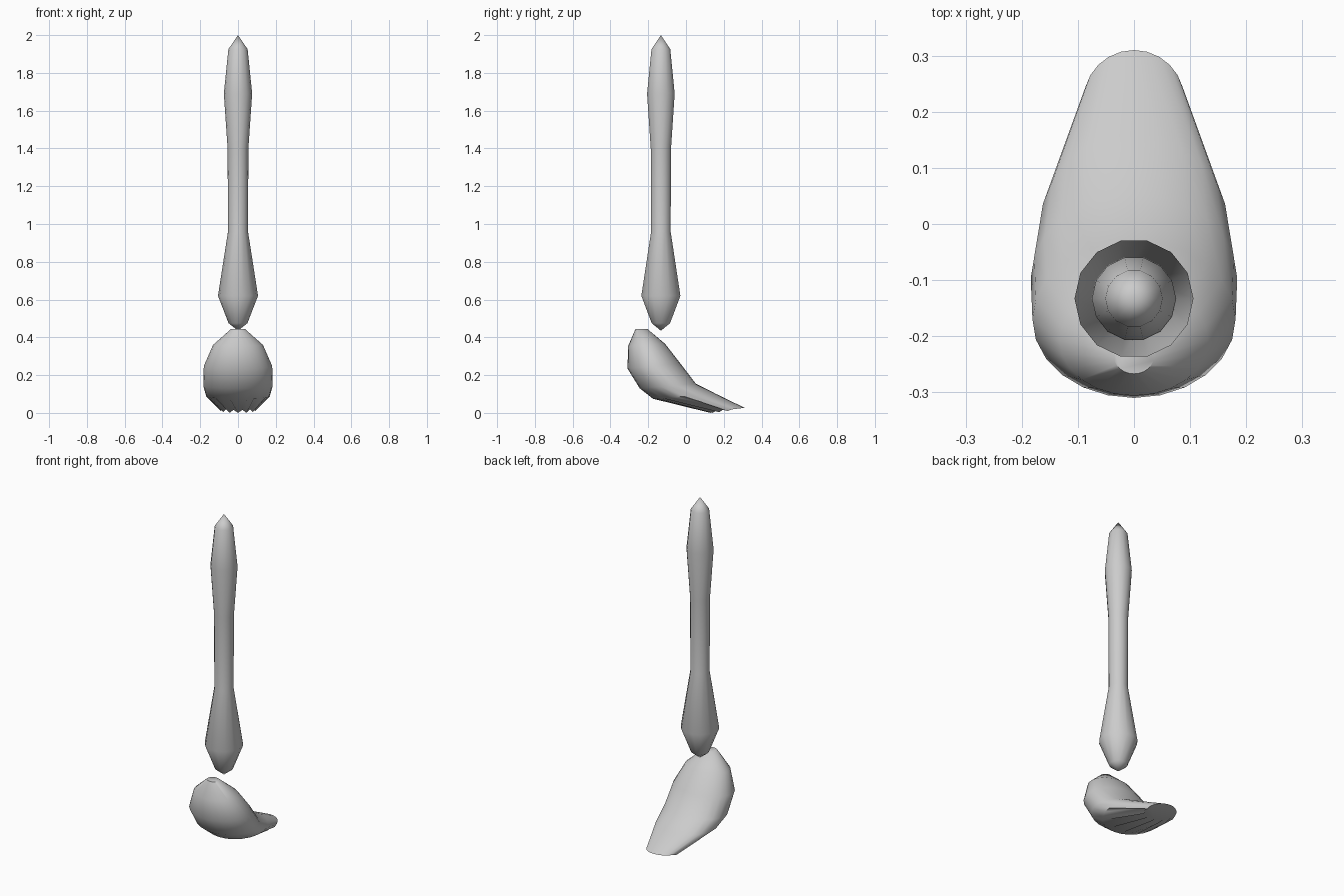
import bpy
import bmesh
from math import sin, cos, pi, radians

if "Cube" in bpy.data.objects:
    bpy.data.objects.remove(bpy.data.objects["Cube"])


def loft(name, rings, angle, cap_start=True, cap_end=True):
    """Skin a list of rings; a one-point ring closes to a tip."""
    bm = bmesh.new()
    loops = [[bm.verts.new(p) for p in ring] for ring in rings]
    for a, b in zip(loops, loops[1:]):
        n = max(len(a), len(b))
        for i in range(n):
            j = (i + 1) % n
            if len(a) == 1:
                bm.faces.new((a[0], b[i], b[j]))
            elif len(b) == 1:
                bm.faces.new((a[i], b[0], a[j]))
            else:
                bm.faces.new((a[i], b[i], b[j], a[j]))
    for loop in (loops[0], loops[-1]):
        if len(loop) > 1:
            bm.faces.new(loop)
    bmesh.ops.recalc_face_normals(bm, faces=bm.faces[:])
    mesh = bpy.data.meshes.new(name)
    bm.to_mesh(mesh)
    bm.free()
    ob = bpy.data.objects.new(name, mesh)
    bpy.context.collection.objects.link(ob)
    bpy.ops.object.select_all(action='DESELECT')
    ob.select_set(True)
    bpy.context.view_layer.objects.active = ob
    bpy.ops.object.shade_smooth_by_angle(angle=radians(angle))
    return ob


# Turned handle: radius, height
SIDES = 14
profile = [(0, 0.435), (0.05, 0.475), (0.106, 0.62), (0.053, 0.96),
           (0.055, 1.40), (0.075, 1.69), (0.051, 1.925), (0, 2.0)]
handle_rings = []
for r, z in profile:
    if r == 0:
        handle_rings.append([(0, -0.133, z)])
    else:
        handle_rings.append([(r * cos(2 * pi * i / SIDES),
                              -0.133 + r * sin(2 * pi * i / SIDES), z)
                             for i in range(SIDES)])
loft("handle", handle_rings, 60)

# Foot sections: back (y, z), front (y, z), half width
sections = [((-0.267, 0.445), (-0.205, 0.445), 0.036),
            ((-0.306, 0.355), (-0.11, 0.365), 0.132),
            ((-0.310, 0.235), (-0.03, 0.262), 0.181),
            ((-0.245, 0.130), (0.052, 0.155), 0.184),
            ((-0.175, 0.075), (0.16, 0.100), 0.168),
            ((0.130, 0.004), (0.310, 0.027), 0.090)]
N = 24
foot_rings = []
for k, ((y0, z0), (y1, z1), w) in enumerate(sections):
    ring = []
    for i in range(N):
        a = 2 * pi * i / N
        t = 0.5 + 0.5 * sin(a)
        x, y, z = w * cos(a), y0 + (y1 - y0) * t, z0 + (z1 - z0) * t
        # Ragged teeth along the rear lip of the toe
        if k == len(sections) - 1 and sin(a) < 0.2:
            if i % 2:
                y, z = y + 0.012, z + 0.012
            else:
                z = max(0, z - 0.006)
        ring.append((x, y, z))
    foot_rings.append(ring)
loft("foot", foot_rings, 50)
